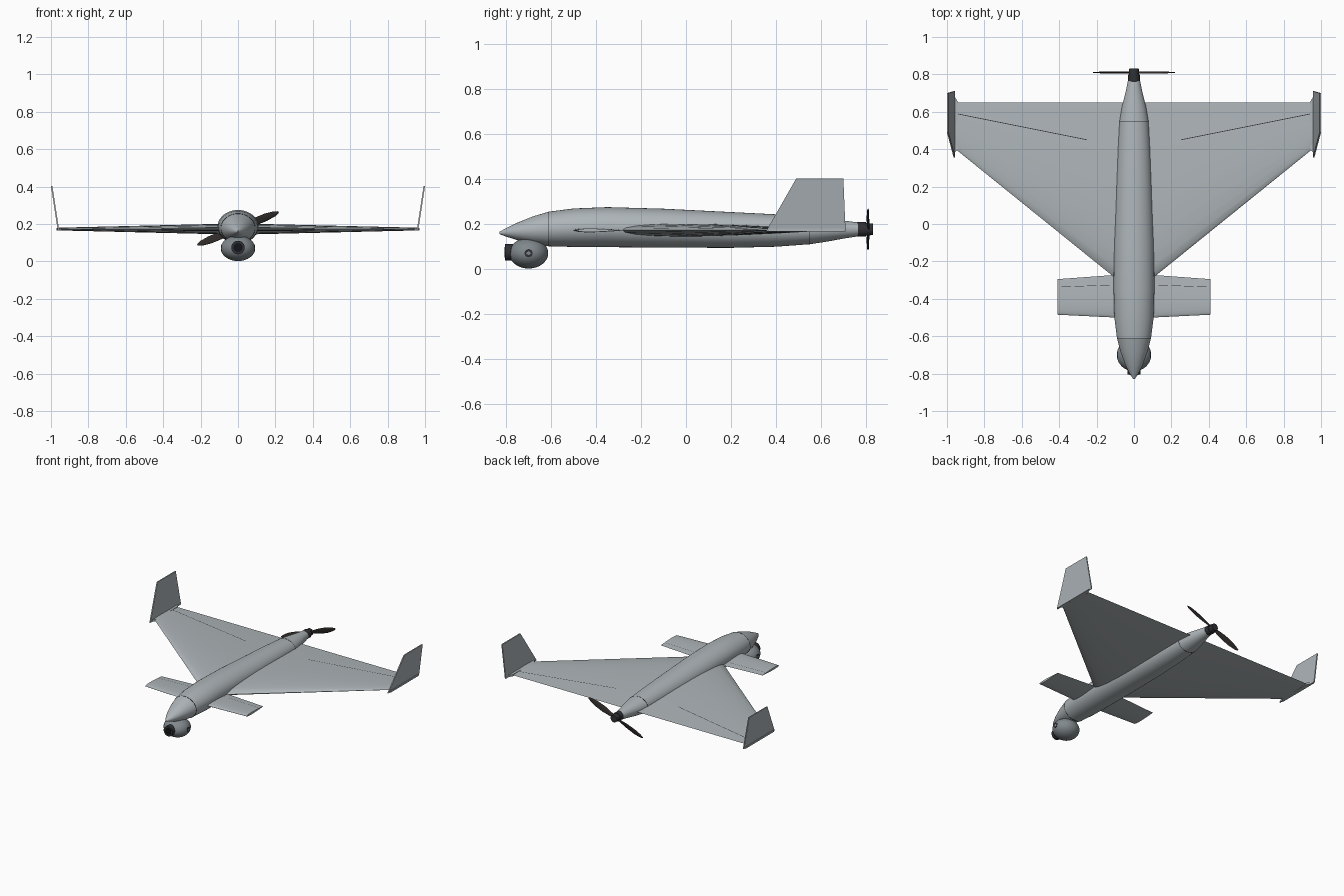
import bpy, bmesh
from math import sin, cos, pi, radians, sqrt
from mathutils import Vector, Matrix

cube = bpy.data.objects.get("Cube")
if cube:
    bpy.data.objects.remove(cube)


def material(name, color):
    m = bpy.data.materials.new(name)
    m.use_nodes = True
    m.diffuse_color = (*color, 1)
    m.node_tree.nodes["Principled BSDF"].inputs["Base Color"].default_value = (*color, 1)
    return m


GREY = material("airframe grey", (0.42, 0.46, 0.48))
POD = material("camera pod grey", (0.22, 0.25, 0.27))
DARK = material("dark plastic", (0.03, 0.03, 0.035))
BLADE = material("propeller brown black", (0.028, 0.024, 0.022))
GLASS = material("lens black", (0.006, 0.007, 0.01))


def finish(name, bm, mat, smooth=True):
    bmesh.ops.recalc_face_normals(bm, faces=bm.faces)
    me = bpy.data.meshes.new(name)
    bm.to_mesh(me)
    bm.free()
    me.materials.append(mat)
    ob = bpy.data.objects.new(name, me)
    bpy.context.collection.objects.link(ob)
    if smooth:
        bpy.ops.object.select_all(action='DESELECT')
        ob.select_set(True)
        bpy.context.view_layer.objects.active = ob
        bpy.ops.object.shade_smooth_by_angle(angle=radians(35))
    return ob


def loft(name, rings, mat, smooth=True):
    bm = bmesh.new()
    loops = [[bm.verts.new(p) for p in ring] for ring in rings]
    n = len(loops[0])
    for a, b in zip(loops, loops[1:]):
        for i in range(n):
            bm.faces.new((a[i], a[(i + 1) % n], b[(i + 1) % n], b[i]))
    bm.faces.new(loops[0])
    bm.faces.new(loops[-1])
    return finish(name, bm, mat, smooth)


def cylinder(name, center, radius, depth, axis, mat, taper=1.0):
    bm = bmesh.new()
    rot = Vector(axis).to_track_quat('Z', 'Y').to_matrix().to_4x4()
    bmesh.ops.create_cone(bm, cap_ends=True, segments=32, radius1=radius, radius2=radius * taper,
                          depth=depth, matrix=Matrix.Translation(center) @ rot)
    return finish(name, bm, mat)


# Fuselage stations: y, half width, bottom, top
STATIONS = [
    (-0.83, 0.004, 0.155, 0.165), (-0.80, 0.024, 0.144, 0.182), (-0.75, 0.048, 0.128, 0.206),
    (-0.68, 0.073, 0.111, 0.234), (-0.61, 0.091, 0.101, 0.255), (-0.50, 0.105, 0.098, 0.269),
    (-0.35, 0.109, 0.097, 0.275), (-0.10, 0.107, 0.095, 0.268), (0.20, 0.097, 0.094, 0.253),
    (0.40, 0.088, 0.099, 0.243), (0.55, 0.078, 0.110, 0.232), (0.63, 0.064, 0.122, 0.224),
    (0.70, 0.046, 0.135, 0.215), (0.765, 0.033, 0.145, 0.207)]


def body_ring(y, w, lo, hi, n=40):
    return [(w * cos(2 * pi * i / n), y, (lo + hi) / 2 + (hi - lo) / 2 * sin(2 * pi * i / n))
            for i in range(n)]


for name, a, b in (("nose_cone", 0, 5), ("fuselage", 4, 11), ("tail_cone", 10, 14)):
    loft(name, [body_ring(*s) for s in STATIONS[a:b]], GREY)
for name, s in (("nose_seam", STATIONS[4]), ("tail_seam", STATIONS[10])):
    y, w, lo, hi = s
    loft(name, [body_ring(y + d, w + 0.0008, lo - 0.0008, hi + 0.0008)
                for d in (-0.0015, 0.0015)], DARK)


# Wings and foreplane
def half_thickness(t):
    return 5 * (0.2969 * sqrt(t) - 0.126 * t - 0.3516 * t ** 2 + 0.2843 * t ** 3 - 0.1036 * t ** 4)


def airfoil(x, front, back, z, ratio, n=12):
    ts = [(1 - cos(pi * i / n)) / 2 for i in range(n + 1)]
    chord = back - front
    upper = [(x, front + t * chord, z + chord * ratio * half_thickness(t)) for t in reversed(ts)]
    lower = [(x, front + t * chord, z - chord * ratio * half_thickness(t)) for t in ts[1:-1]]
    return upper + lower


WING = dict(root=(-0.37, 0.65), tip=(0.405, 0.65), span=0.96, z=0.173, ratio=0.06)
CANARD = dict(root=(-0.505, -0.265), tip=(-0.485, -0.295), span=0.41, z=0.172, ratio=0.08)


def section(p, x):
    f = abs(x) / p["span"]
    return [r + (t - r) * f for r, t in zip(p["root"], p["tip"])]


for name, p in (("main_wing", WING), ("foreplane", CANARD)):
    loft(name, [airfoil(x, *section(p, x), p["z"], p["ratio"])
                for x in (-p["span"], 0, p["span"])], GREY)


# Hinge lines of the control surfaces, laid on the upper skin
def hinge(name, p, start, end, width=0.002, steps=8):
    bm = bmesh.new()
    rows = []
    for i in range(steps + 1):
        x, y = [a + (b - a) * i / steps for a, b in zip(start, end)]
        front, back = section(p, x)
        chord = back - front
        row = []
        for d in (-width, width):
            t = (y + d - front) / chord
            row.append(bm.verts.new((x, y + d, p["z"] + chord * p["ratio"] * half_thickness(t) + 0.0006)))
        rows.append(row)
    for a, b in zip(rows, rows[1:]):
        bm.faces.new((a[0], b[0], b[1], a[1]))
    return finish(name, bm, DARK, False)


for side, tag in ((1, "left"), (-1, "right")):
    hinge(tag + "_elevon_hinge", WING, (side * 0.25, 0.45), (side * 0.95, 0.59))
    hinge(tag + "_foreplane_hinge", CANARD, (side * 0.12, -0.326), (side * 0.40, -0.337), 0.001)

    # Canted winglet with a flat tip pad below it
    outline = [(0.960, 0.355, 0.166), (0.960, 0.71, 0.166), (0.996, 0.70, 0.402), (0.996, 0.49, 0.402)]
    loft(tag + "_winglet", [[(side * (x + d), y, z) for x, y, z in outline]
                            for d in (-0.004, 0.004)], GREY, False)
    pad = [(0.94, 0.40), (0.97, 0.37), (0.97, 0.70), (0.94, 0.65)]
    loft(tag + "_wingtip_pad", [[(side * x, y, z) for x, y in pad] for z in (0.166, 0.179)], GREY, False)

    # Pivot cap on the side of the camera pod
    cylinder(tag + "_pod_pivot", (side * 0.084, -0.70, 0.07), 0.018, 0.014, (side, 0, 0), DARK)

# Camera pod and lens
bm = bmesh.new()
bmesh.ops.create_uvsphere(bm, u_segments=40, v_segments=20, radius=1,
                          matrix=Matrix.Translation((0, -0.70, 0.07)) @ Matrix.Diagonal((0.092, 0.087, 0.068, 1)))
finish("camera_pod", bm, POD)
cylinder("lens_barrel", (0, -0.778, 0.074), 0.036, 0.054, (0, -1, 0), DARK)
cylinder("lens_glass", (0, -0.805, 0.074), 0.024, 0.006, (0, -1, 0), GLASS)

# Motor, spinner and twisted propeller blades
HUB = Vector((0, 0.81, 0.176))
cylinder("motor", (0, 0.78, HUB.z), 0.032, 0.04, (0, 1, 0), DARK)
cylinder("propeller_hub", (0, 0.814, HUB.z), 0.028, 0.036, (0, 1, 0), DARK, 0.9)


def blade_ring(r, half_chord, twist, turn, n=12):
    spin = Matrix.Rotation(turn, 3, 'Y') @ Matrix.Rotation(twist, 3, 'X')
    return [HUB + spin @ Vector((r, 0.003 * cos(2 * pi * i / n), half_chord * sin(2 * pi * i / n)))
            for i in range(n)]


BLADE_SHAPE = [(0.01, 0.010, 22), (0.05, 0.015, 20), (0.10, 0.021, 16), (0.16, 0.021, 12),
               (0.21, 0.014, 9), (0.234, 0.005, 8)]
for tag, turn in (("first", -22), ("second", 158)):
    loft(tag + "_propeller_blade", [blade_ring(r, c, radians(a), radians(turn))
                                    for r, c, a in BLADE_SHAPE], BLADE)
